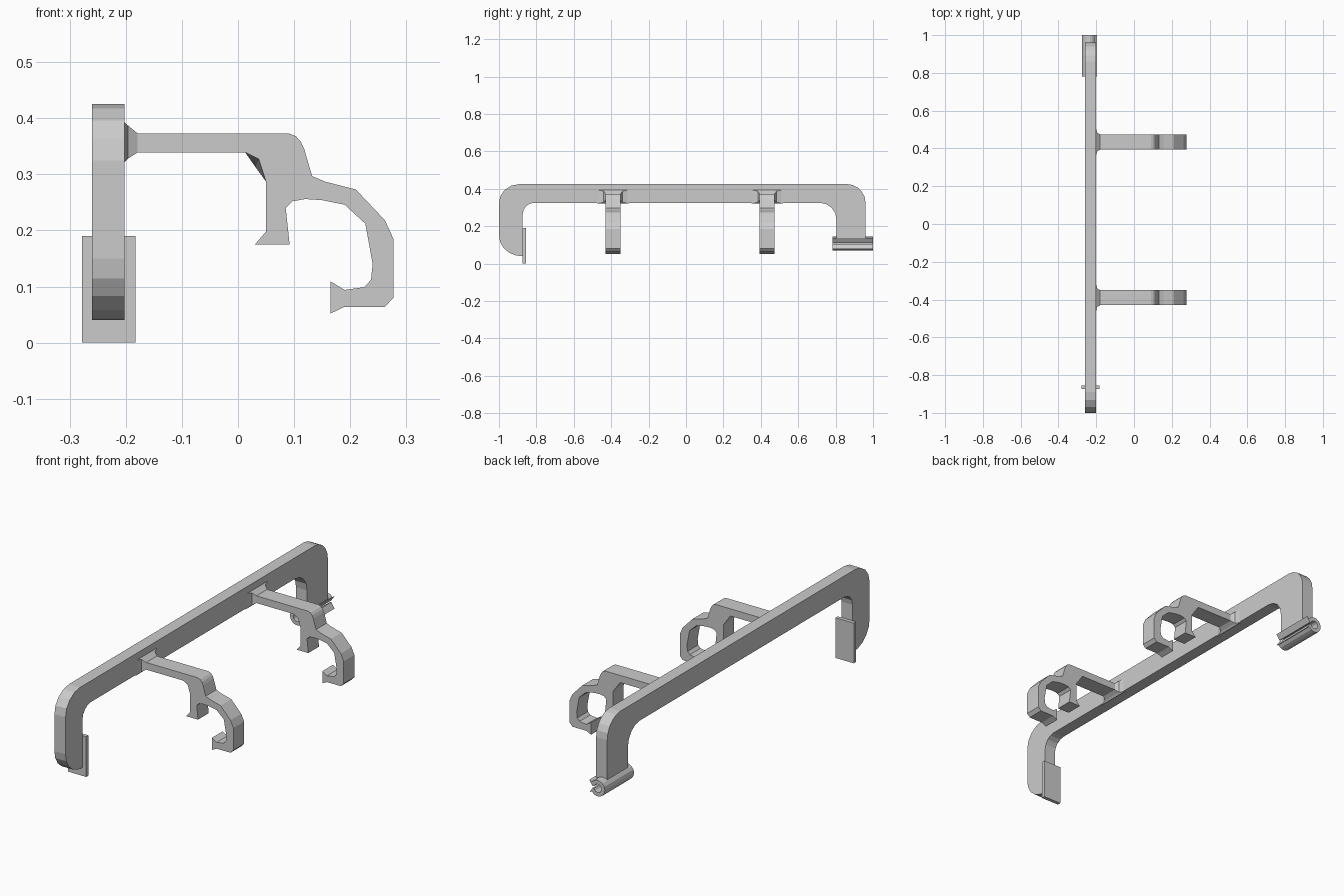
import bpy, bmesh
from math import sin, cos, radians
from mathutils import Vector

if "Cube" in bpy.data.objects:
    bpy.data.objects.remove(bpy.data.objects["Cube"])


def finish(bm, name):
    bmesh.ops.recalc_face_normals(bm, faces=bm.faces)
    me = bpy.data.meshes.new(name)
    bm.to_mesh(me)
    bm.free()
    ob = bpy.data.objects.new(name, me)
    bpy.context.collection.objects.link(ob)
    return ob


def extrude(name, pts, axis, a, b):
    """Closed profile swept along x (points are y, z) or y (points are x, z)."""
    bm = bmesh.new()
    place = (lambda p, t: (t, p[0], p[1])) if axis == 'x' else (lambda p, t: (p[0], t, p[1]))
    f = bm.faces.new([bm.verts.new(place(p, a)) for p in pts])
    geo = bmesh.ops.extrude_face_region(bm, geom=[f])['geom']
    vec = Vector((b - a, 0, 0) if axis == 'x' else (0, b - a, 0))
    bmesh.ops.translate(bm, vec=vec, verts=[v for v in geo if isinstance(v, bmesh.types.BMVert)])
    return finish(bm, name)


def arc(cx, cz, r, a0, a1, n, rz=None):
    rz = rz or r
    out = []
    for i in range(n + 1):
        t = radians(a0 + (a1 - a0) * i / n)
        out.append((cx + r * cos(t), cz + rz * sin(t)))
    return out


# Long arched rail
rail = (arc(-0.89, 0.325, 0.11, 180, 90, 4, 0.10)
        + arc(0.86, 0.325, 0.10, 90, 0, 5)
        + [(0.96, 0.135), (0.805, 0.135)]
        + arc(0.715, 0.235, 0.09, 0, 90, 4)
        + arc(-0.81, 0.265, 0.063, 90, 180, 4, 0.06)
        + [(-0.873, 0.04)]
        + arc(-0.88, 0.15, 0.12, 270, 180, 4, 0.11)[0:1]
        + arc(-0.88, 0.15, 0.12, 255, 180, 4, 0.11))
extrude("rail", rail, 'x', -0.26, -0.202)

# Flat end plate
extrude("end_plate", [(-0.873, 0), (-0.856, 0), (-0.856, 0.19), (-0.873, 0.19)],
        'x', -0.278, -0.183)

# Open C-shaped clip under the other end
cx, cz = -0.238, 0.107
clip = (arc(cx, cz, 0.038, 35, 325, 12)
        + [(-0.195, cz - 0.03), (cx + 0.026, cz - 0.004)]
        + arc(cx, cz, 0.02, 345, 15, 10)
        + [(cx + 0.026, cz + 0.004), (-0.195, cz + 0.03)])
extrude("pivot_clip", clip, 'y', 0.782, 1.0)

# Two gripping hooks with flared feet
hook = [(-0.18, 0.373), (0.09, 0.373), (0.103, 0.368), (0.112, 0.358), (0.118, 0.345),
        (0.132, 0.297), (0.155, 0.287), (0.21, 0.273), (0.262, 0.218), (0.277, 0.185),
        (0.277, 0.08), (0.262, 0.064), (0.19, 0.064), (0.165, 0.052), (0.165, 0.109),
        (0.19, 0.094), (0.225, 0.099), (0.237, 0.112), (0.24, 0.14), (0.227, 0.212),
        (0.19, 0.246), (0.15, 0.254), (0.12, 0.256), (0.097, 0.252), (0.085, 0.24),
        (0.092, 0.175), (0.03, 0.175), (0.05, 0.198), (0.05, 0.287), (0.037, 0.327),
        (0.013, 0.339), (-0.18, 0.339)]
foot = [(-0.204, 0.085, 0.32, 0.394), (-0.196, 0.05, 0.328, 0.387), (-0.179, 0.04, 0.339, 0.373)]
for i, y in enumerate((-0.39, 0.434)):
    ob = extrude(f"hook_{i + 1}", hook, 'y', y - 0.04, y + 0.04)
    # Inner elbow is cut back towards the rear side
    for v in ob.data.vertices:
        if abs(v.co.x - 0.037) < 0.001 and abs(v.co.z - 0.327) < 0.001 and v.co.y > y:
            v.co.x, v.co.z = 0.031, 0.313

    bm = bmesh.new()
    rings = [[bm.verts.new(c) for c in ((x, y - w, z0), (x, y + w, z0), (x, y + w, z1), (x, y - w, z1))]
             for x, w, z0, z1 in foot]
    for r, s in zip(rings, rings[1:]):
        for k in range(4):
            bm.faces.new((r[k], r[(k + 1) % 4], s[(k + 1) % 4], s[k]))
    bm.faces.new(rings[0])
    bm.faces.new(rings[-1])
    finish(bm, f"hook_foot_{i + 1}")
